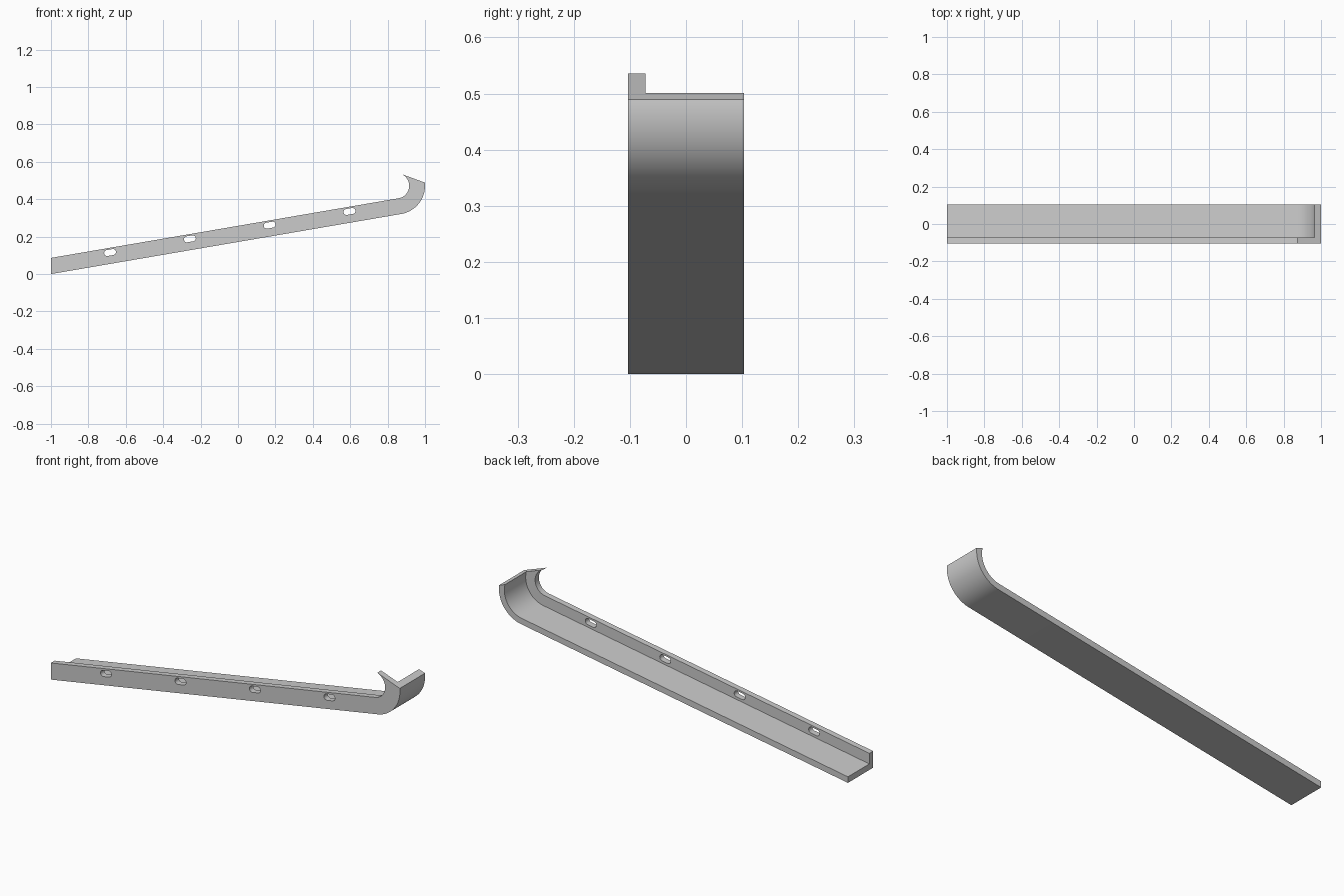
import bpy, bmesh
from math import sin, cos, acos, atan2, asin, hypot, radians, pi
from mathutils import Vector

cube = bpy.data.objects.get("Cube")
if cube:
    bpy.data.objects.remove(cube, do_unlink=True)

# Main dimensions
CX, CZ = 0.847, 0.472            # hook centre
R_OUT, R_IN = 0.153, 0.068       # hook radii
THICK = 0.031                    # sheet thickness
FRONT, BACK = -0.103, 0.103
CUT = radians(70)                # direction of the hook's end cut
STEPS = 32
# Slope of the straight run, tangent to the outer hook radius
SLOPE = atan2(CZ, CX + 1) - asin(R_OUT / hypot(CX + 1, CZ))


def path(depth):
    """Points (x, z) along the rail at a distance above its underside."""
    r = R_OUT - depth
    start, end = SLOPE - pi / 2, CUT - acos(min(1, R_IN / r))
    arc = [(CX + r * cos(t), CZ + r * sin(t))
           for t in (start + (end - start) * i / STEPS for i in range(STEPS + 1))]
    x, z = arc[0]
    return [(-1, z - (x + 1) * sin(SLOPE) / cos(SLOPE))] + arc


def make_object(name, bm):
    bmesh.ops.recalc_face_normals(bm, faces=bm.faces)
    mesh = bpy.data.meshes.new(name)
    bm.to_mesh(mesh)
    bm.free()
    obj = bpy.data.objects.new(name, mesh)
    bpy.context.collection.objects.link(obj)
    return obj


# Angle rail: L section swept along the run and round the hook
section = [(FRONT, 0), (BACK, 0), (BACK, THICK), (FRONT + THICK, THICK),
           (FRONT + THICK, R_OUT - R_IN), (FRONT, R_OUT - R_IN)]
bm = bmesh.new()
rows = [[bm.verts.new((x, y, z)) for x, z in path(d)] for y, d in section]
for a, b in zip(rows, rows[1:] + rows[:1]):
    for i in range(STEPS + 1):
        bm.faces.new((a[i], a[i + 1], b[i + 1], b[i]))
for end in (0, -1):
    bm.faces.new([row[end] for row in rows])
rail = make_object("angle_rail", bm)

# Slot cutters: rounded slots along the upright flange
along = Vector((cos(SLOPE), 0, sin(SLOPE)))
up = Vector((-sin(SLOPE), 0, cos(SLOPE)))
bm = bmesh.new()
for k in range(4):
    x = -0.684 + 0.4267 * k
    centre = Vector((x, FRONT + THICK / 2, 0.115 + (x + 0.684) * sin(SLOPE) / cos(SLOPE)))
    outline = []
    for side in (1, -1):
        for i in range(9):
            t = -pi / 2 + pi * i / 8
            outline.append(centre + side * (along * (0.016 + 0.016 * cos(t)) + up * 0.016 * sin(t)))
    rings = [[bm.verts.new(p + Vector((0, dy, 0))) for p in outline] for dy in (-THICK, THICK)]
    for ring in rings:
        bm.faces.new(ring)
    for i in range(len(outline)):
        j = (i + 1) % len(outline)
        bm.faces.new((rings[0][i], rings[0][j], rings[1][j], rings[1][i]))
cutter = make_object("slot_cutter", bm)
cutter.hide_render = True

# Cut the slots
mod = rail.modifiers.new("slots", 'BOOLEAN')
mod.operation, mod.solver, mod.object = 'DIFFERENCE', 'EXACT', cutter
bpy.ops.object.select_all(action='DESELECT')
rail.select_set(True)
bpy.context.view_layer.objects.active = rail
bpy.ops.object.modifier_apply(modifier=mod.name)
bpy.data.objects.remove(cutter, do_unlink=True)

# Plain grey finish
grey = bpy.data.materials.new("plain_grey")
grey.use_nodes = True
colour = (0.6, 0.6, 0.6, 1)
grey.diffuse_color = colour
grey.node_tree.nodes["Principled BSDF"].inputs["Base Color"].default_value = colour
rail.data.materials.clear()
rail.data.materials.append(grey)
bpy.ops.object.shade_smooth_by_angle(angle=radians(30))
